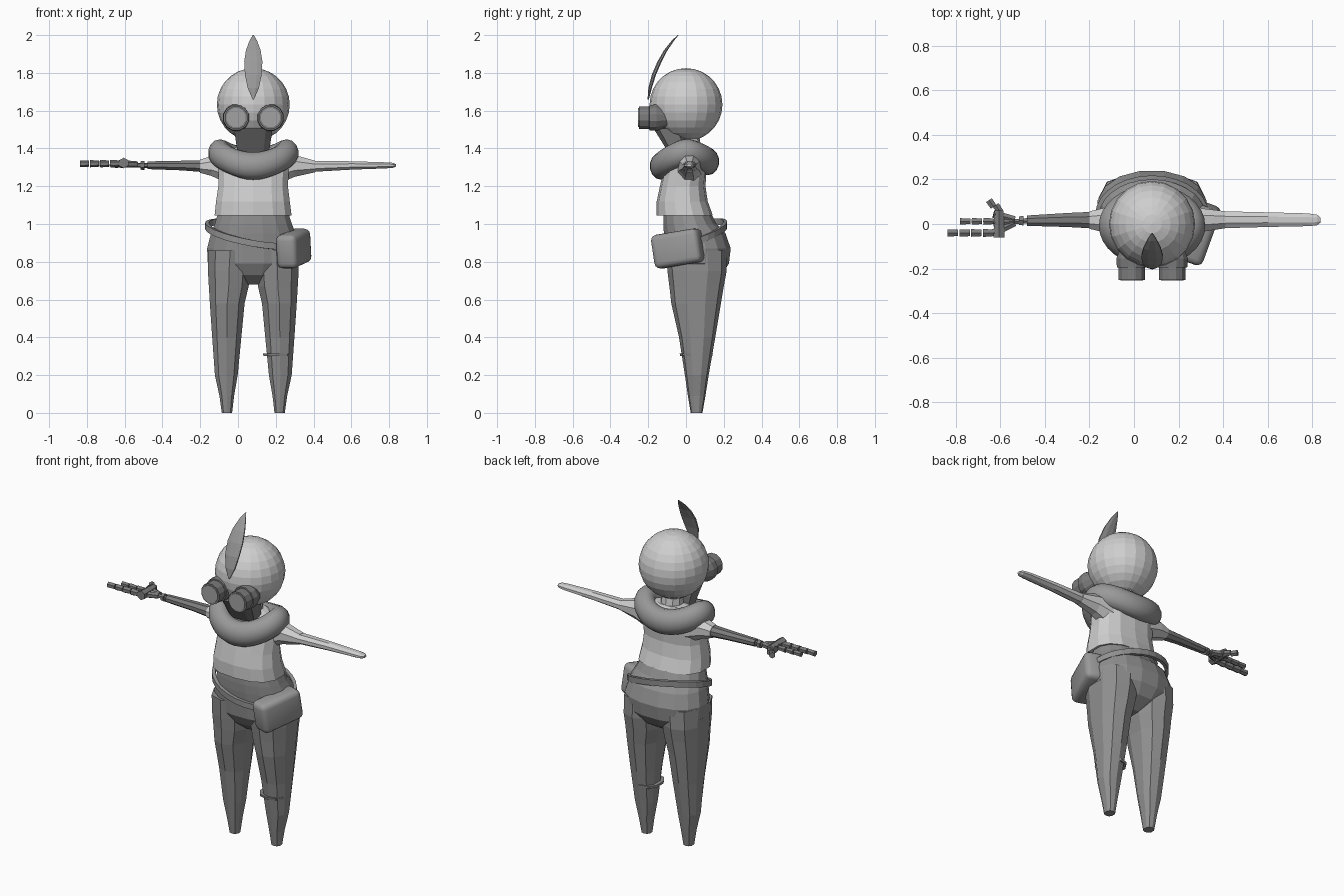
import bpy, bmesh, math
from mathutils import Matrix, Vector

if "Cube" in bpy.data.objects:
    bpy.data.objects.remove(bpy.data.objects["Cube"])

CX = 0.081  # body mid-plane


def material(name, r, g, b):
    m = bpy.data.materials.new(name)
    m.diffuse_color = (r, g, b, 1)
    m.use_nodes = True
    m.node_tree.nodes["Principled BSDF"].inputs["Base Color"].default_value = m.diffuse_color
    return m


LIGHT = material("pale grey", 0.62, 0.62, 0.62)
SCARF = material("scarf grey", 0.32, 0.32, 0.32)
PANTS = material("trouser grey", 0.28, 0.28, 0.28)
DARK = material("machine grey", 0.2, 0.2, 0.2)
LENS = material("lens grey", 0.36, 0.36, 0.36)


def finish(name, bm, mat, smooth=False):
    bmesh.ops.recalc_face_normals(bm, faces=bm.faces[:])
    me = bpy.data.meshes.new(name)
    bm.to_mesh(me)
    bm.free()
    me.materials.append(mat)
    for p in me.polygons:
        p.use_smooth = smooth
    ob = bpy.data.objects.new(name, me)
    bpy.context.collection.objects.link(ob)
    return ob


def loft(name, axis, rings, mat, n=10, power=1.0, smooth=False):
    """Rings are (position on axis, min a, max a, min b, max b)."""
    bm = bmesh.new()
    loops = []
    for p, a0, a1, b0, b1 in rings:
        loop = []
        for i in range(n):
            t = 2 * math.pi * (i + 0.5) / n
            c, s = math.cos(t), math.sin(t)
            a = (a0 + a1) / 2 + (a1 - a0) / 2 * math.copysign(abs(c) ** power, c)
            b = (b0 + b1) / 2 + (b1 - b0) / 2 * math.copysign(abs(s) ** power, s)
            loop.append(bm.verts.new({"x": (p, a, b), "y": (a, p, b), "z": (a, b, p)}[axis]))
        loops.append(loop)
    for l0, l1 in zip(loops, loops[1:]):
        for i in range(n):
            j = (i + 1) % n
            bm.faces.new((l0[i], l0[j], l1[j], l1[i]))
    bm.faces.new(loops[0])
    bm.faces.new(loops[-1])
    return finish(name, bm, mat, smooth)


def hoop(name, centre, w, h, mat, n=28, m=10, smooth=True):
    """Closed band; centre(angle) gives its path, w and h its half sizes."""
    bm = bmesh.new()
    loops = []
    for i in range(n):
        a = 2 * math.pi * i / n
        c = Vector(centre(a))
        out = Vector((math.cos(a), math.sin(a), 0))
        loops.append([bm.verts.new(c + out * w * math.cos(2 * math.pi * (k + .5) / m)
                                   + Vector((0, 0, h * math.sin(2 * math.pi * (k + .5) / m))))
                      for k in range(m)])
    for i in range(n):
        l0, l1 = loops[i], loops[(i + 1) % n]
        for k in range(m):
            q = (k + 1) % m
            bm.faces.new((l0[k], l0[q], l1[q], l1[k]))
    return finish(name, bm, mat, smooth)


def bone(name, a, b, r0, r1, mat=DARK):
    """Six-sided tapered rod between two points."""
    a, b = Vector(a), Vector(b)
    d = b - a
    bm = bmesh.new()
    rot = d.to_track_quat('Z', 'Y').to_matrix().to_4x4()
    bmesh.ops.create_cone(bm, cap_ends=True, segments=6, radius1=r0, radius2=r1,
                          depth=d.length, matrix=Matrix.Translation((a + b) / 2) @ rot)
    return finish(name, bm, mat)


# Head
bm = bmesh.new()
bmesh.ops.create_uvsphere(bm, u_segments=20, v_segments=14, radius=0.193,
                          matrix=Matrix.Translation((CX, 0, 1.632)))
finish("head", bm, LIGHT)

# Crest feather
loft("crest_feather", "z",
     [(z, CX - w, CX + w, y - t, y + t) for z, w, y, t in
      ((1.66, .004, -.2, .004), (1.72, .032, -.19, .01), (1.79, .048, -.17, .012),
       (1.86, .052, -.14, .012), (1.92, .042, -.107, .01), (1.97, .022, -.07, .007),
       (2.0, .003, -.042, .003))], SCARF, n=8)

# Goggles with lenses, one per eye
for side in (-1, 1):
    x, z = CX + side * 0.091, 1.563
    loft("goggle", "y", [(y, x - r, x + r, z - r, z + r) for y, r in
                         ((-.25, .062), (-.195, .062), (-.194, .069), (-.155, .072),
                          (-.09, .045))], DARK, n=12)
    loft("lens", "y", [(y, x - .052, x + .052, z - .052, z + .052)
                       for y in (-.2535, -.249)], LENS, n=12)

# Mask and neck
loft("mask", "z", [(1.37, CX - .085, CX + .085, -.09, .0),
                   (1.45, CX - .098, CX + .098, -.14, .0),
                   (1.505, CX - .106, CX + .106, -.175, -.02)], DARK, n=8, power=.5)
loft("neck", "z", [(1.34, CX - .07, CX + .07, -.05, .09),
                   (1.47, CX - .06, CX + .06, -.05, .07)], LIGHT)

# Scarf: high on the shoulders, sagging front and back
hoop("scarf", lambda a: (CX + .178 * math.cos(a), -.008 + .122 * math.sin(a),
                         1.347 - .028 * math.cos(2 * a + math.pi) + .012 * math.sin(a)),
     .062, .073, SCARF, n=32, m=14)

# Shirt
loft("shirt", "z", [(1.045, -.128, .288, -.155, .142), (1.12, -.12, .278, -.155, .115),
                    (1.2, -.108, .268, -.138, .103), (1.27, -.108, .272, -.122, .108),
                    (1.33, -.115, .277, -.105, .112), (1.38, -.08, .24, -.07, .105),
                    (1.41, 0, .16, -.03, .08)], LIGHT, n=14, power=.8)

# Trousers: waist and seat
loft("trouser_seat", "z",
     [(z, CX - w, CX + w, y0, y1) for z, w, y0, y1 in
      ((1.055, .19, -.12, .135), (1.0, .208, -.122, .165), (.95, .228, -.12, .212),
       (.87, .249, -.112, .24), (.79, .245, -.105, .23), (.73, .19, -.07, .19),
       (.68, .08, -.01, .11))], PANTS, n=16, power=.9)

# Trouser legs, mirrored about the body mid-plane
for side, name in ((-1, "right_leg"), (1, "left_leg")):
    loft(name, "z",
         [(z, CX + side * o, CX + side * i, y0, y1) for z, o, i, y0, y1 in
          ((.86, .245, .0, -.107, .215), (.75, .245, .012, -.098, .215),
           (.67, .24, .02, -.088, .2), (.58, .234, .042, -.078, .185),
           (.4, .221, .06, -.037, .155), (.2, .206, .08, -.006, .12),
           (.09, .181, .1, .01, .103), (0, .168, .111, .025, .087))],
         PANTS, n=10, power=.85)

# Knee band
loft("knee_band", "z", [(.3, CX + .05, CX + .21, -.03, .14),
                        (.315, CX + .048, CX + .213, -.034, .142)], PANTS, n=10, power=.85)

# Slanted belt and side bag
hoop("belt", lambda a: (CX + .245 * math.cos(a), .04 + .168 * math.sin(a),
                        .947 + .05 * math.sin(a) - .043 * math.cos(a)),
     .014, .024, PANTS, m=4, smooth=False)
bm = bmesh.new()
bmesh.ops.create_cube(bm, size=1, matrix=Matrix.Translation((.295, -.042, .87))
                      @ Matrix.Rotation(math.radians(-20), 4, 'Z')
                      @ Matrix.Rotation(math.radians(9), 4, 'X')
                      @ Matrix.Diagonal((.115, .265, .18, 1)))
bag = finish("bag", bm, SCARF, True)
bev = bag.modifiers.new("rounding", 'BEVEL')
bev.width, bev.segments = .03, 3

# Left arm with sleeve, tapering to a rounded tip
loft("left_sleeve", "x", [(.2, -.06, .09, 1.2, 1.38), (.3, -.04, .075, 1.245, 1.37),
                          (.41, -.022, .06, 1.272, 1.337)], LIGHT, n=8)
loft("left_arm", "x", [(.4, -.022, .06, 1.274, 1.335), (.6, -.016, .055, 1.286, 1.334),
                       (.78, -.012, .05, 1.293, 1.328), (.82, -.008, .044, 1.296, 1.325),
                       (.836, .005, .03, 1.303, 1.318)], LIGHT, n=8)

# Mechanical arm
loft("right_sleeve", "x", [(-.04, -.06, .09, 1.2, 1.38), (-.14, -.04, .075, 1.25, 1.365),
                           (-.2, -.025, .06, 1.268, 1.343)], LIGHT, n=8)
loft("right_arm", "x", [(-.18, -.023, .058, 1.272, 1.34), (-.3, -.016, .052, 1.282, 1.337),
                        (-.48, -.01, .04, 1.289, 1.333)], DARK, n=8)

# Wrist and palm
Z = 1.315
bone("wrist_pin", (-.47, .015, Z - .005), (-.55, .01, Z - .003), .014, .012)
bone("wrist_joint", (-.495, .015, Z - .005), (-.515, .015, Z - .005), .025, .022)
for y0, y1 in ((.005, -.04), (.012, .005), (.02, .045)):
    bone("palm_bone", (-.535, y0, Z), (-.63, y1, Z + .005), .017, .02)
bone("knuckle_bar", (-.605, -.06, Z + .008), (-.605, .06, Z + .008), .028, .024)


# Segmented fingers with small gaps
def finger(y, x0, x1, parts, r):
    step = (x1 - x0) / parts
    for k in range(parts):
        a = x0 + step * k
        bone("finger_segment", (a, y, Z + .005), (a + step * .88, y, Z + .004),
             r * .8, r * (1 - .05 * k))


finger(-.04, -.63, -.842, 4, .021)
finger(.012, -.63, -.785, 3, .018)
for k in range(2):
    bone("thumb_segment", (-.6 - .03 * k, .055 + .022 * k, Z),
         (-.62 - .03 * k, .085 + .022 * k, Z), .017, .018)
